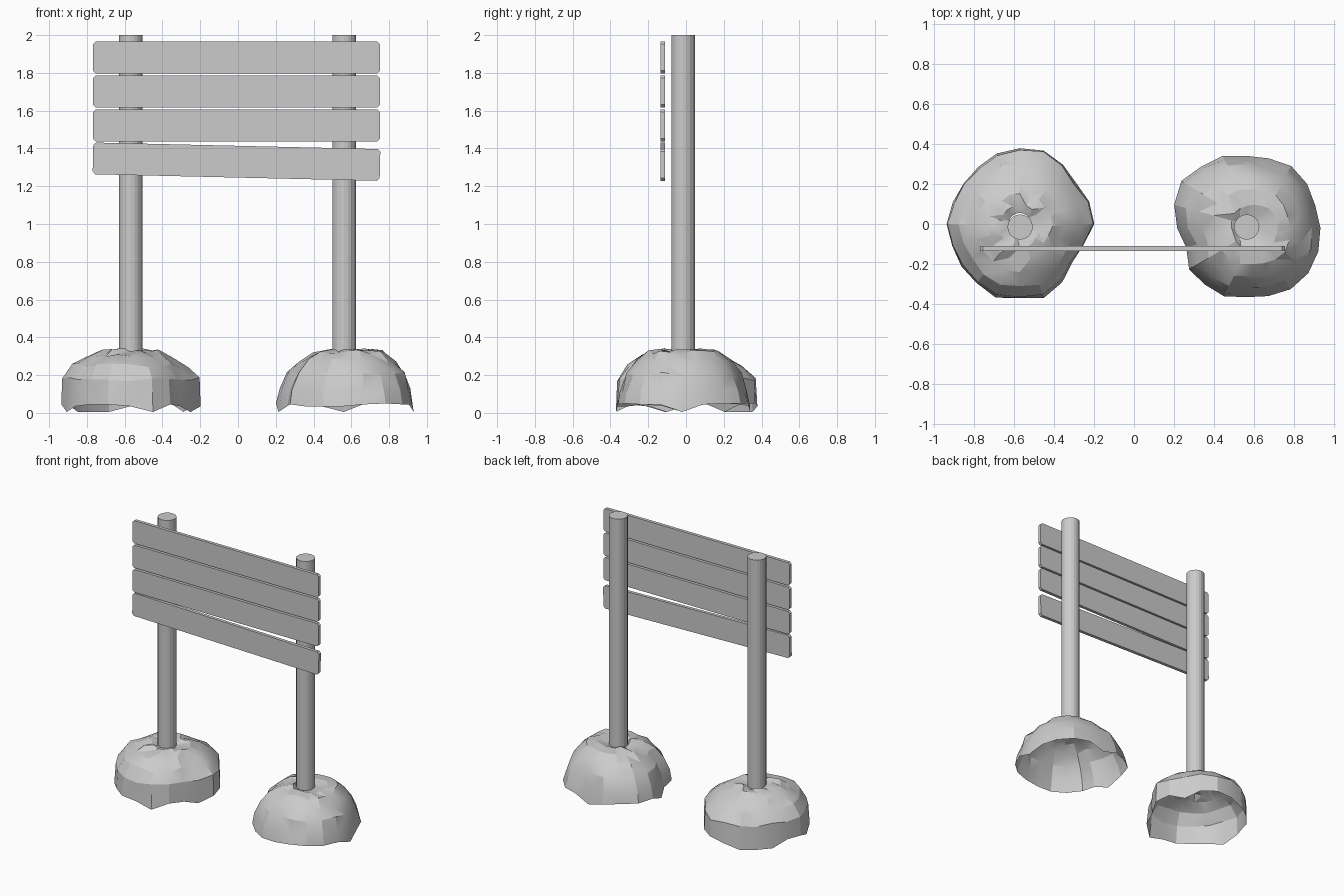
import bpy, bmesh, math, random
from mathutils import Vector, Matrix

if "Cube" in bpy.data.objects:
    bpy.data.objects.remove(bpy.data.objects["Cube"])

random.seed(4)
POST_R = 0.063
POST_Y = -0.015


def finish(bm, name):
    bmesh.ops.recalc_face_normals(bm, faces=bm.faces)
    me = bpy.data.meshes.new(name)
    bm.to_mesh(me)
    bm.free()
    ob = bpy.data.objects.new(name, me)
    bpy.context.collection.objects.link(ob)
    return ob


# Upright round post, from inside the mound to the top
def post(name, x):
    bm = bmesh.new()
    z0, z1 = 0.30, 2.0
    bmesh.ops.create_cone(bm, cap_ends=True, segments=20, radius1=POST_R,
                          radius2=POST_R, depth=z1 - z0,
                          matrix=Matrix.Translation((x, POST_Y, (z0 + z1) / 2)))
    return finish(bm, name)


# Thin board with clipped corners
def plank(name, zc, height, tilt=0.0):
    w, h, c, t = 0.76, height / 2, 0.014, 0.012
    outline = [(-w, -h + c), (-w + c, -h), (w - c, -h), (w, -h + c),
               (w, h - c), (w - c, h), (-w + c, h), (-w, h - c)]
    bm = bmesh.new()
    f = bm.faces.new([bm.verts.new((x, -t, z)) for x, z in outline])
    ext = bmesh.ops.extrude_face_region(bm, geom=[f])
    bmesh.ops.translate(bm, vec=(0, 2 * t, 0),
                        verts=[v for v in ext["geom"] if isinstance(v, bmesh.types.BMVert)])
    ob = finish(bm, name)
    ob.location = (-0.008, -0.122, zc)
    ob.rotation_euler = (0, tilt, 0)
    return ob


# Hollow rocky mound: rough rings from the ground outline up to the post
def mound(name, centre, radii, profile, ring_shift):
    n = len(radii)
    bm = bmesh.new()
    rings = []
    for k, (f, z) in enumerate(profile):
        ring = []
        last = k == len(profile) - 1
        for i, r in enumerate(radii):
            a = 2 * math.pi * i / n
            rad = 0.055 + (r - 0.055) * f
            zz = z
            if k == 0:
                zz = random.choice((0.005, 0.035, 0.045, 0.05))
            elif not last:
                rad *= 1 + random.uniform(-0.03, 0.015)
                zz += random.uniform(-0.012, 0.012)
            blend = 0 if last or k < 2 else 1 - f
            p = Vector((math.cos(a) * rad, math.sin(a) * rad, zz))
            p += Vector(centre) + Vector(ring_shift) * blend
            ring.append(bm.verts.new(p))
        rings.append(ring)
    for lo, hi in zip(rings, rings[1:]):
        for i in range(n):
            j = (i + 1) % n
            bm.faces.new((lo[i], lo[j], hi[j], hi[i]))
    bmesh.ops.triangulate(bm, faces=bm.faces)
    ob = finish(bm, name)
    bpy.context.view_layer.objects.active = ob
    ob.select_set(True)
    bpy.ops.object.shade_smooth_by_angle(angle=math.radians(20))
    ob.select_set(False)
    return ob


# Posts
post("left_post", -0.568)
post("right_post", 0.562)

# Sign boards, the lowest one hanging crooked
for i, z in enumerate((1.882, 1.702, 1.522)):
    plank(f"board_{i + 1}", z, 0.168)
plank("crooked_board", 1.33, 0.168, tilt=0.023)

# Mounds at the post feet
mound("left_mound", (-0.57, 0, 0),
      [.372, .364, .348, .366, .385, .378, .37, .352, .345, .351,
       .365, .354, .36, .365, .386, .37, .388, .36, .325, .335],
      [(1, 0.03), (0.975, 0.18), (0.80, 0.25), (0.56, 0.30),
       (0.34, 0.325), (0.16, 0.335), (0.0, 0.315)],
      (0, POST_Y, 0))
mound("right_mound", (0.56, -0.02, 0),
      [.37, .362, .375, .382, .365, .36, .378, .38, .40, .378,
       .345, .315, .352, .35, .358, .345, .357, .377, .383, .378],
      [(1, 0.03), (0.95, 0.12), (0.84, 0.205), (0.66, 0.275),
       (0.45, 0.32), (0.2, 0.33), (0.0, 0.31)],
      (0.05, 0, 0))
